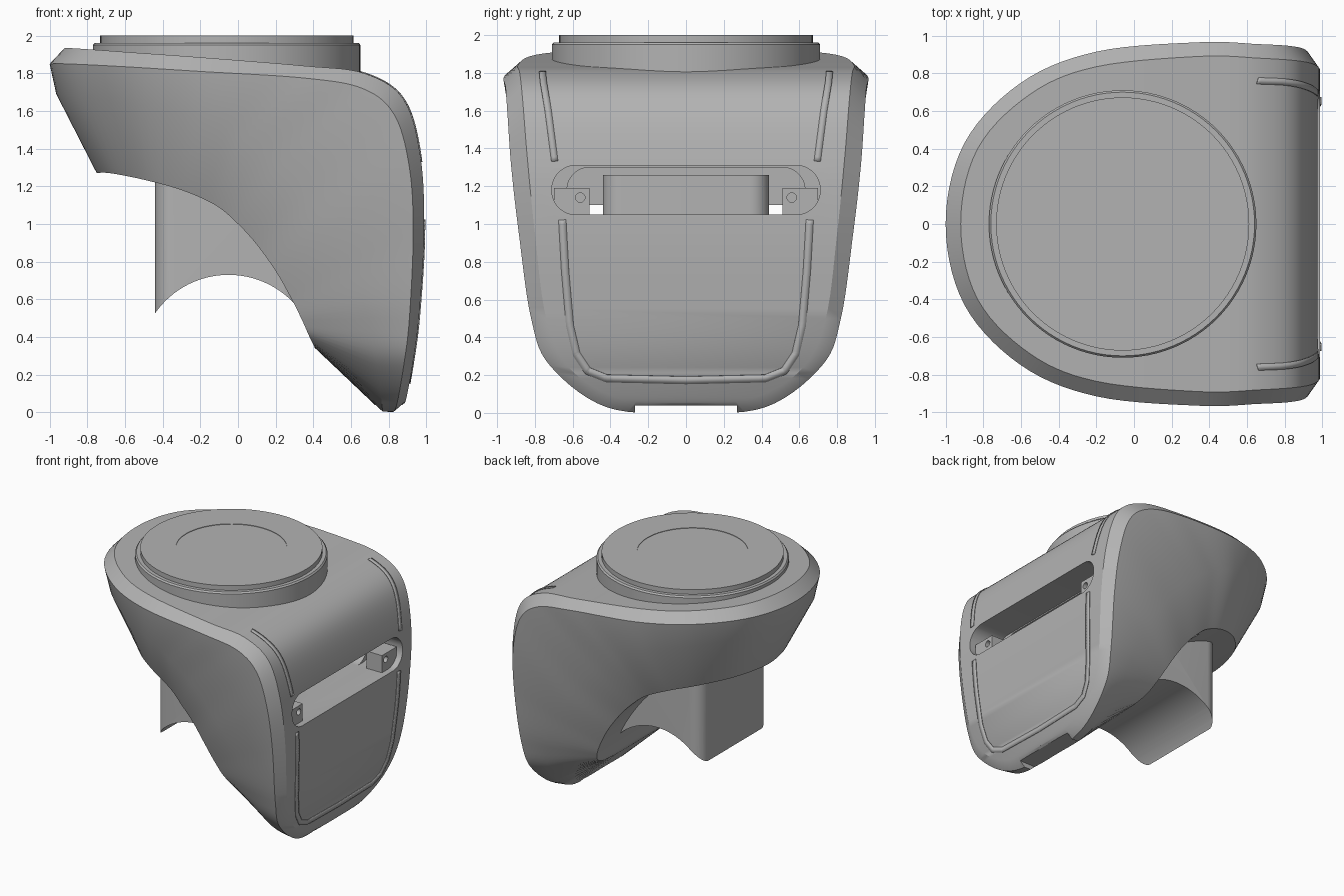
import bpy, bmesh, math
from mathutils import Vector

cube = bpy.data.objects.get("Cube")
if cube:
    bpy.data.objects.remove(cube)

grey = bpy.data.materials.new("plain grey")
grey.use_nodes = True
GREY = (0.45, 0.45, 0.45, 1)
grey.diffuse_color = GREY
grey.node_tree.nodes["Principled BSDF"].inputs["Base Color"].default_value = GREY


def finish(bm, name):
    """Turn a bmesh into a named grey object."""
    bmesh.ops.remove_doubles(bm, verts=bm.verts, dist=0.0002)
    bmesh.ops.recalc_face_normals(bm, faces=bm.faces)
    mesh = bpy.data.meshes.new(name)
    bm.to_mesh(mesh)
    bm.free()
    obj = bpy.data.objects.new(name, mesh)
    bpy.context.collection.objects.link(obj)
    mesh.materials.append(grey)
    return obj


def activate(obj):
    bpy.ops.object.select_all(action='DESELECT')
    obj.select_set(True)
    bpy.context.view_layer.objects.active = obj


def smooth(obj, angle=32):
    activate(obj)
    bpy.ops.object.shade_smooth_by_angle(angle=math.radians(angle))


def cut(target, cutter):
    """Subtract a cutter, then discard it."""
    cutter.hide_render = True
    activate(target)
    mod = target.modifiers.new("cut", 'BOOLEAN')
    mod.object = cutter
    mod.operation = 'DIFFERENCE'
    mod.solver = 'EXACT'
    bpy.ops.object.modifier_apply(modifier=mod.name)
    bpy.data.objects.remove(cutter)


def prism(name, outline, direction):
    """Extrude a closed 3D outline along a direction."""
    bm = bmesh.new()
    face = bm.faces.new([bm.verts.new(p) for p in outline])
    ext = bmesh.ops.extrude_face_region(bm, geom=[face])
    moved = [v for v in ext["geom"] if isinstance(v, bmesh.types.BMVert)]
    bmesh.ops.translate(bm, verts=moved, vec=direction)
    return finish(bm, name)


def rounded(hx, hy, r, steps=10):
    """Rounded rectangle outline about the origin."""
    pts = []
    for k, (sx, sy) in enumerate([(1, 1), (-1, 1), (-1, -1), (1, -1)]):
        for i in range(steps + 1):
            a = math.pi / 2 * (k + i / steps)
            pts.append((sx * (hx - r) + r * math.cos(a), sy * (hy - r) + r * math.sin(a)))
    return pts


def box(name, x, y, z):
    return prism(name, [(x[0], y[0], z[0]), (x[1], y[0], z[0]), (x[1], y[1], z[0]),
                        (x[0], y[1], z[0])], (0, 0, z[1] - z[0]))


def spline(points, steps=7):
    """Smooth half loop through points, mirrored in y at both ends."""
    p = [Vector(q) for q in points]
    flip = lambda v: Vector((v.x, -v.y, v.z))
    p = [flip(p[1])] + p + [flip(p[-2])]
    out = []
    for a, b, c, d in zip(p, p[1:], p[2:], p[3:]):
        for i in range(steps):
            t = i / steps
            out.append(0.5 * (2 * b + (c - a) * t + (2 * a - 5 * b + 4 * c - d) * t * t
                              + (3 * b - a - 3 * c + d) * t ** 3))
    return out + [p[-2]]


# Shell: four half loops from nose to toe, joined across the middle
face_edge = spline([(-.92, 0, 1.935), (-.83, .4, 1.93), (-.55, .69, 1.91), (-.2, .835, 1.885),
                    (.35, .89, 1.84), (.67, .88, 1.8), (.88, .865, 1.66), (.97, .84, 1.35),
                    (.988, .8, .95), (.96, .74, .5), (.925, .62, .24), (.895, .36, .08),
                    (.885, 0, .05)])
rim = spline([(-1, 0, 1.85), (-.9, .43, 1.85), (-.6, .75, 1.835), (-.2, .915, 1.81),
              (.35, .965, 1.775), (.66, .955, 1.72), (.83, .945, 1.58), (.91, .925, 1.3),
              (.93, .885, .95), (.91, .82, .5), (.88, .72, .25), (.84, .42, .03), (.81, 0, 0)])
crease = spline([(-.965, 0, 1.69), (-.87, .41, 1.68), (-.58, .71, 1.64), (-.25, .86, 1.57),
                 (0, .9, 1.46), (.2, .91, 1.32), (.36, .9, 1.15), (.48, .88, .98),
                 (.59, .85, .8), (.69, .79, .5), (.74, .69, .25), (.765, .4, .03), (.77, 0, 0)])
under = spline([(-.75, 0, 1.27), (-.68, .33, 1.27), (-.5, .55, 1.235), (-.3, .66, 1.18),
                (-.12, .7, 1.1), (0, .72, 1), (.1, .72, .89), (.2, .72, .75), (.28, .7, .61),
                (.34, .66, .49), (.38, .58, .4), (.405, .4, .35), (.405, 0, .345)])

bm = bmesh.new()
rows = []
for ring in zip(face_edge, rim, crease, under):
    right = [bm.verts.new(p) for p in ring]
    left = [bm.verts.new((p.x, -p.y, p.z)) for p in reversed(ring)]
    rows.append(right + left)
for a, b in zip(rows, rows[1:]):
    for i in range(len(a)):
        j = (i + 1) % len(a)
        bm.faces.new((a[i], a[j], b[j], b[i]))
bmesh.ops.remove_doubles(bm, verts=bm.verts, dist=0.0002)
bmesh.ops.dissolve_degenerate(bm, edges=bm.edges, dist=0.0002)
shell = finish(bm, "shell")

# Slot through the front, narrower behind, and toe notch
slot = [(.72, y, 1.18 + z) for y, z in rounded(.71, .13, .125)]
cut(shell, prism("slot_cutter", slot, (.6, 0, 0)))
tunnel = [(-.12, y, 1.175 + z) for y, z in rounded(.63, .125, .12)]
cut(shell, prism("tunnel_cutter", tunnel, (.9, 0, 0)))
cut(shell, box("notch_cutter", (.7, 1), (-.27, .27), (-.2, .04)))
smooth(shell)

# Drilled lugs at both ends of the slot
for side, name in ((1, "left_lug"), (-1, "right_lug")):
    lug = box(name, (.8, .94), sorted((side * .51, side * .7)), (1.05, 1.19))
    hole = [(.7, side * .56 + y, 1.14 + z) for y, z in rounded(.025, .025, .0249, 6)]
    cut(lug, prism("hole_cutter", hole, (.4, 0, 0)))
    smooth(lug)

# Post with an arched saddle end
post = prism("post", [(x - .05, y, .3) for x, y in rounded(.39, .44, .1)], (0, 0, .96))
arch = [(x - .05, -1, z + .255) for x, z in rounded(.475, .475, .4749, 24)]
cut(post, prism("arch_cutter", arch, (0, 2, 0)))
smooth(post)

# Round stepped platform on top
bm = bmesh.new()
profile = [(0, 1.7), (.71, 1.7), (.71, 1.95), (.7, 1.962), (.672, 1.962), (.672, 2),
           (.41, 2), (.41, 1.996), (0, 1.996)]
chain = [bm.verts.new((r, 0, z)) for r, z in profile]
edges = [bm.edges.new(pair) for pair in zip(chain, chain[1:])]
bmesh.ops.spin(bm, geom=chain + edges, axis=(0, 0, 1), cent=(0, 0, 0),
               angle=math.tau, steps=96)
bmesh.ops.translate(bm, verts=bm.verts, vec=(-.06, 0, 0))
smooth(finish(bm, "platform"))


def shell_x(z):
    """Front of the shell at a height."""
    for a, b in zip(face_edge, face_edge[1:]):
        if a.x > .3 and b.z <= z <= a.z:
            return a.x + (b.x - a.x) * (a.z - z) / max(a.z - b.z, 1e-6)
    return face_edge[-1].x


def strip(name, path, width):
    """Thin inlay following the shell, from a path in y and z."""
    pts = [Vector((y, z)) for y, z in path]
    dense = [a.lerp(b, i / 12) for a, b in zip(pts, pts[1:]) for i in range(12)] + [pts[-1]]
    bm = bmesh.new()
    pairs = []
    for i, p in enumerate(dense):
        d = (dense[min(i + 1, len(dense) - 1)] - dense[max(i - 1, 0)]).normalized()
        n = Vector((-d.y, d.x)) * width / 2
        pairs.append([bm.verts.new((shell_x(q.y) + .003, q.x, q.y + .002))
                      for q in (p + n, p - n)])
    for a, b in zip(pairs, pairs[1:]):
        bm.faces.new((a[0], a[1], b[1], b[0]))
    obj = finish(bm, name)
    mod = obj.modifiers.new("thickness", 'SOLIDIFY')
    mod.thickness = .006
    mod.offset = 0
    smooth(obj)


# Inlaid trim: a lower U and two upper strips
half = [(.655, 1.02), (.64, .75), (.615, .46), (.58, .31), (.52, .22), (.42, .18), (0, .17)]
strip("lower_trim", half + [(-y, z) for y, z in reversed(half[:-1])], .04)
for side, name in ((1, "left_upper_trim"), (-1, "right_upper_trim")):
    strip(name, [(side * y, z) for y, z in ((.695, 1.33), (.73, 1.6), (.755, 1.75), (.76, 1.805))], .035)
